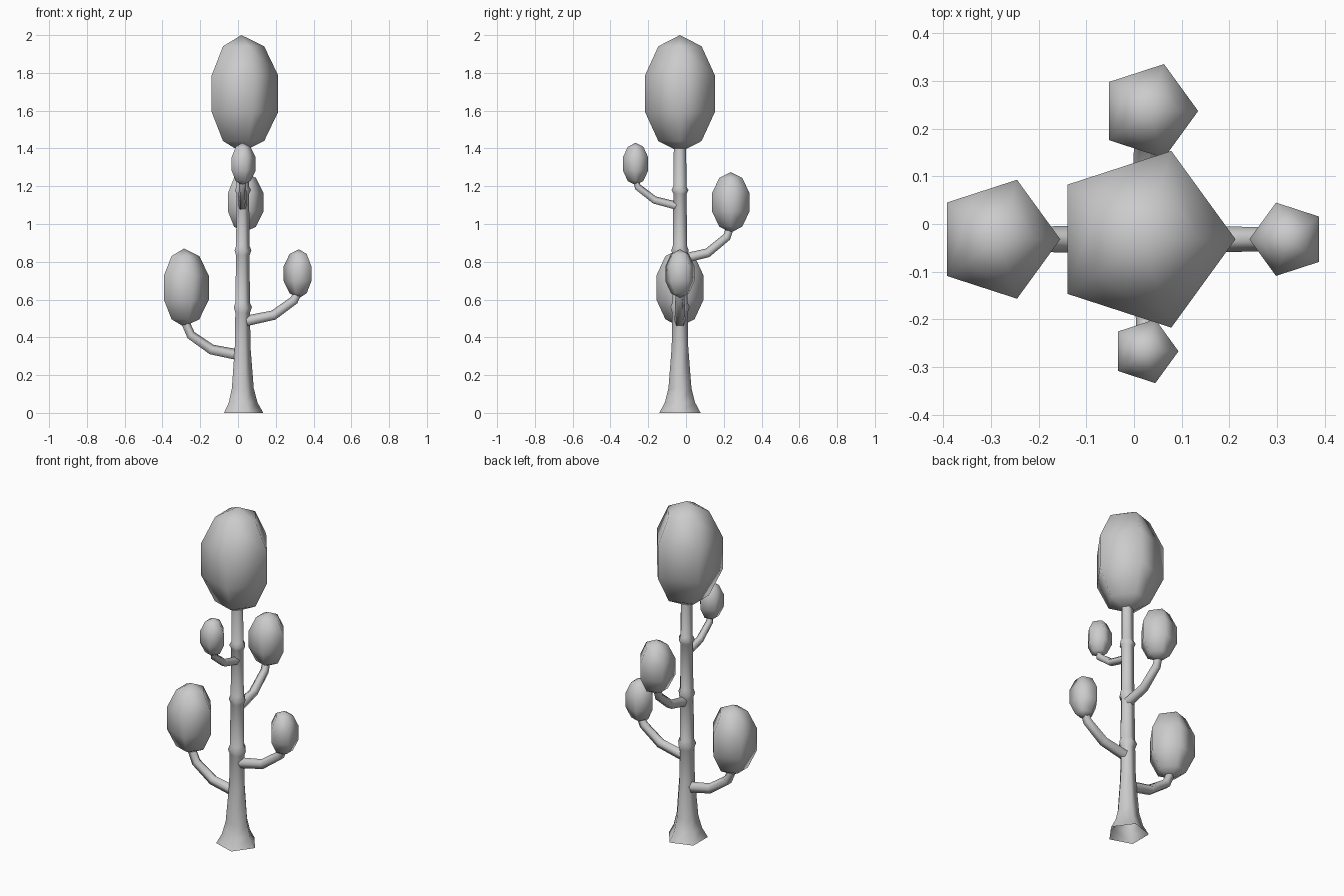
import bpy, bmesh, math
from mathutils import Vector

if "Cube" in bpy.data.objects:
    bpy.data.objects.remove(bpy.data.objects["Cube"])

CX, CY = 0.019, -0.032   # trunk axis
SIDES = 5


def finish(name, bm):
    bmesh.ops.recalc_face_normals(bm, faces=bm.faces)
    me = bpy.data.meshes.new(name)
    bm.to_mesh(me)
    bm.free()
    for p in me.polygons:
        p.use_smooth = True
    ob = bpy.data.objects.new(name, me)
    bpy.context.collection.objects.link(ob)
    return ob


def skin(name, rings):
    """Join successive five-point rings into an open tube."""
    bm = bmesh.new()
    loops = [[bm.verts.new(p) for p in r] for r in rings]
    for a, b in zip(loops, loops[1:]):
        for i in range(SIDES):
            j = (i + 1) % SIDES
            bm.faces.new((a[i], a[j], b[j], b[i]))
    return finish(name, bm)


def ring(center, radius, u, v):
    return [center + radius * (math.cos(t) * u + math.sin(t) * v)
            for t in (2 * math.pi * i / SIDES for i in range(SIDES))]


# Trunk: flared foot and three knots
profile = [(0, .115), (.055, .084), (.13, .064), (.35, .046), (.53, .043),
           (.56, .053), (.585, .042), (.835, .040), (.86, .049), (.885, .039),
           (1.16, .037), (1.18, .047), (1.2, .036), (1.45, .034)]
skin("trunk", [ring(Vector((CX + .003 * min(z, 1), CY, z)), r,
                    Vector((1, 0, 0)), Vector((0, 1, 0))) for z, r in profile])


# Branches: paths of (distance outward, height) in a vertical plane
def branch(name, direction, path, radius):
    d = Vector((*direction, 0))
    side = d.cross(Vector((0, 0, 1)))
    pts = [Vector((CX + .005, CY, 0)) + d * o + Vector((0, 0, z)) for o, z in path]
    rings = []
    for i, p in enumerate(pts):
        t = (pts[min(i + 1, len(pts) - 1)] - pts[max(i - 1, 0)]).normalized()
        k = radius * (1 - .08 * i)
        rings.append(ring(p, k, side.cross(t), side))
    skin(name, rings)


branch("left_branch", (-1, 0), [(.0, .30), (.165, .333), (.275, .41), (.31, .49)], .032)
branch("right_branch", (1, 0), [(.0, .48), (.165, .515), (.275, .595), (.30, .65)], .031)
branch("back_branch", (0, 1), [(.0, .81), (.147, .845), (.25, .93), (.27, .99)], .029)
branch("front_branch", (0, -1), [(.0, 1.09), (.135, 1.125), (.225, 1.195), (.235, 1.24)], .024)


# Foliage: five-sided, five-ring stretched spheres
def foliage(name, center, radius, half_height, turn=0):
    bm = bmesh.new()
    bmesh.ops.create_uvsphere(bm, u_segments=SIDES, v_segments=5, radius=1)
    # turn so that one corner points along +x
    top = max(bm.verts, key=lambda v: v.co.x ** 2 + v.co.y ** 2)
    a = turn - math.atan2(top.co.y, top.co.x)
    c, s = math.cos(a), math.sin(a)
    for v in bm.verts:
        x, y, z = v.co
        v.co = Vector(((x * c - y * s) * radius, (x * s + y * c) * radius,
                       z * half_height)) + Vector(center)
    finish(name, bm)


foliage("crown_foliage", (.018, -.032, 1.69), .205, .31)
foliage("left_foliage", (-.286, -.032, .663), .138, .207)
foliage("right_foliage", (.323, -.032, .737), .085, .129, math.pi)
foliage("back_foliage", (.031, .237, 1.115), .109, .16)
foliage("front_foliage", (.023, -.267, 1.318), .074, .112)
